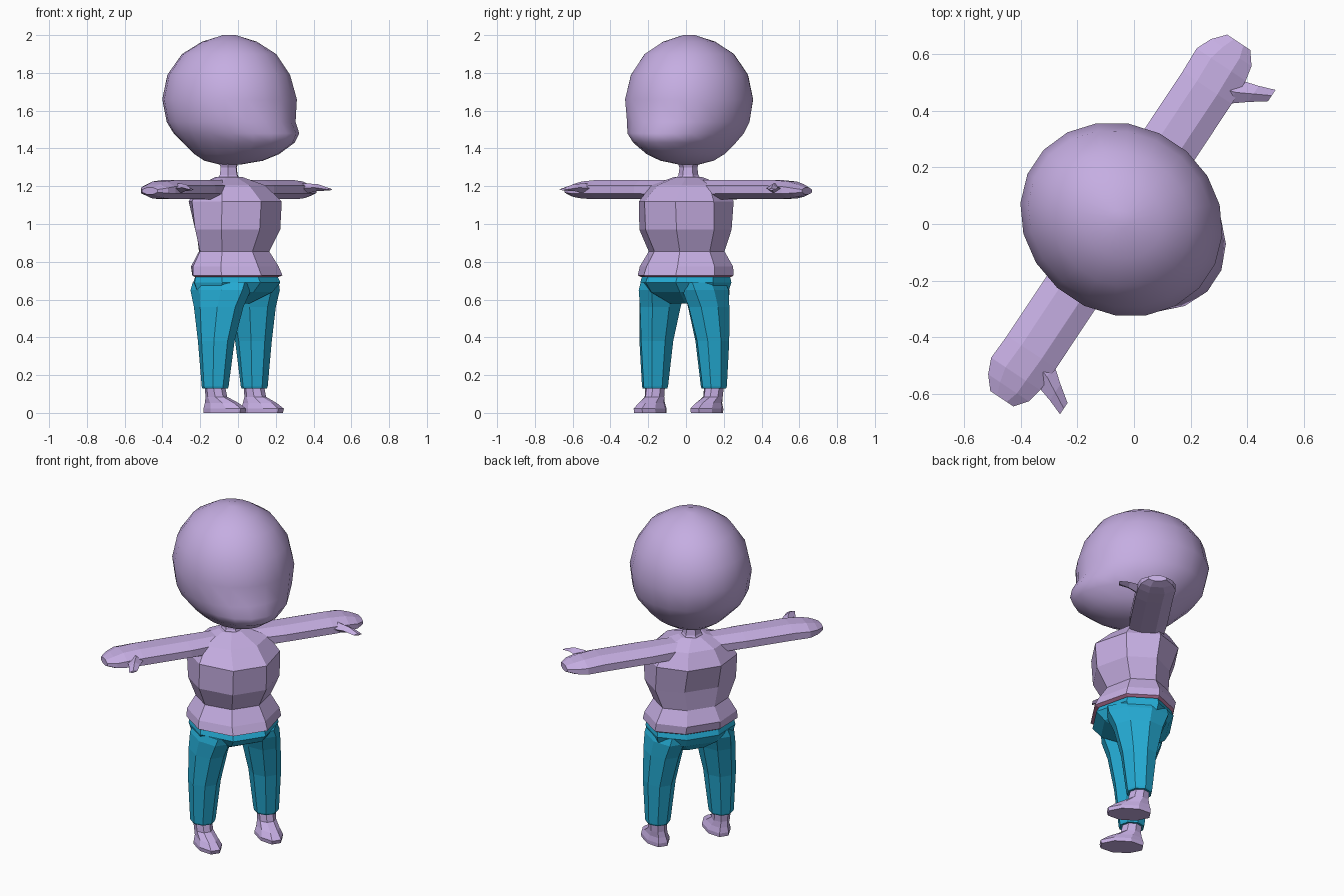
import bpy, bmesh, math
from mathutils import Vector

if "Cube" in bpy.data.objects:
    bpy.data.objects.remove(bpy.data.objects["Cube"])

# figure is turned about z; local frame: x = along arms, y = forward
ANG = math.radians(56.4)
U = Vector((math.cos(ANG), math.sin(ANG), 0))
F = Vector((math.sin(ANG), -math.cos(ANG), 0))
C = Vector((-0.045, 0.01, 0))


def mat(name, col):
    m = bpy.data.materials.new(name)
    m.diffuse_color = (*col, 1)
    m.use_nodes = True
    m.node_tree.nodes["Principled BSDF"].inputs["Base Color"].default_value = m.diffuse_color
    return m


LILAC = mat("lilac", (0.56, 0.42, 0.76))
TEAL = mat("teal", (0.018, 0.41, 0.66))
PINK = mat("dusty pink", (0.58, 0.22, 0.40))


def place(p):
    return C + U * p[0] + F * p[1] + Vector((0, 0, p[2]))


def loft(name, rings, m, smooth=False, extra=None, rule=None):
    """Skin a list of equal-sized local point rings and cap both ends."""
    bm = bmesh.new()
    vs = [[bm.verts.new(place(p)) for p in r] for r in rings]
    n = len(rings[0])
    for a, b in zip(vs, vs[1:]):
        for i in range(n):
            j = (i + 1) % n
            bm.faces.new((a[i], a[j], b[j], b[i]))
    bm.faces.new(vs[0])
    bm.faces.new(vs[-1])
    bmesh.ops.recalc_face_normals(bm, faces=bm.faces)
    for f in bm.faces:
        f.smooth = smooth
        if rule and rule(f):
            f.material_index = 1
    me = bpy.data.meshes.new(name)
    bm.to_mesh(me)
    bm.free()
    me.materials.append(m)
    if extra:
        me.materials.append(extra)
    ob = bpy.data.objects.new(name, me)
    bpy.context.collection.objects.link(ob)
    return ob


def ring(z, a, front, back, n=8, cx=0, k=1.05):
    """Horizontal ring: half width a, forward extent front, rear extent back."""
    pts = []
    for i in range(n):
        t = 2 * math.pi * (i + 0.5) / n
        s = math.sin(t)
        pts.append((cx + k * a * math.cos(t), k * s * (front if s > 0 else back), z))
    return pts


def cring(z, cx, cy, rx, ry, n=8):
    """Horizontal ring centred on (cx, cy)."""
    return [(x + cx, y + cy, z) for x, y, z in ring(z, rx, ry, ry, n)]


# head: z, half width, front, back
head = [(1.315, .05, .06, .06), (1.335, .13, .19, .14), (1.37, .19, .285, .19),
        (1.43, .25, .375, .25), (1.48, .29, .395, .305), (1.54, .316, .36, .345),
        (1.66, .331, .364, .372), (1.79, .303, .325, .345), (1.90, .23, .25, .265),
        (1.965, .135, .145, .155), (2.0, .03, .03, .04)]
loft("head", [ring(*r, n=20, cx=.006, k=1.0) for r in head], LILAC, smooth=True)

# neck
loft("neck", [cring(z, 0, -.005, r, r, 6) for z, r in
              ((1.22, .075), (1.26, .05), (1.30, .045), (1.36, .07))], LILAC)

# shirt body with flared hem and pink underside
torso = [(.719, .238, .255, .16), (.728, .252, .278, .175), (.775, .245, .255, .185),
         (.855, .20, .205, .145), (.97, .245, .265, .15), (1.12, .245, .275, .20),
         (1.205, .19, .18, .15), (1.25, .07, .06, .07)]
loft("shirt", [ring(*r) for r in torso], LILAC, extra=PINK,
     rule=lambda f: f.calc_center_median().z < .725)

# trouser hips
hips = [(.58, .12, .10, .07), (.64, .225, .22, .145), (.69, .238, .268, .172),
        (.722, .232, .25, .16)]
loft("trouser_hips", [ring(*r) for r in hips], TEAL)

# arm cross-sections: x, centre forward, half width, centre z, half height
ARM = [(.08, -.01, .09, 1.18, .055), (.28, -.008, .106, 1.182, .052),
       (.56, -.008, .106, 1.182, .052), (.655, -.012, .106, 1.180, .046),
       (.71, -.006, .088, 1.177, .034), (.755, -.004, .05, 1.175, .018)]
# thumb sections: x centre, forward, half width, centre z, half height
THUMB = [(.592, .05, .055, 1.185, .03), (.602, .085, .048, 1.188, .027),
         (.632, .14, .034, 1.193, .018), (.663, .197, .024, 1.183, .006)]
# leg sections: z, centre x, centre forward, half x, half forward
LEG = [(.13, .187, .033, .062, .066), (.14, .187, .033, .066, .07),
       (.38, .178, .034, .084, .097), (.56, .155, .034, .098, .135),
       (.65, .138, .036, .102, .17), (.69, .125, .04, .098, .17)]
# foot sections, same layout
FOOT = [(0, .180, .088, .066, .118), (.022, .180, .090, .066, .122),
        (.052, .182, .072, .054, .096), (.085, .186, .040, .048, .058),
        (.15, .187, .03, .05, .052)]

for side, s in (("left", 1), ("right", -1)):
    arm = []
    for x, y, w, z, h in ARM:
        arm.append([(s * x, y + w * math.cos(t) * 1.06, z + h * math.sin(t) * 1.06)
                    for t in (math.pi / 4 * (i + .5) for i in range(8))])
    loft(side + "_arm", arm, LILAC)
    thumb = [[(s * (x - w), y, z), (s * x, y, z + h), (s * (x + w), y, z), (s * x, y, z - h)]
             for x, y, w, z, h in THUMB]
    loft(side + "_thumb", thumb, LILAC)
    loft(side + "_trouser_leg", [cring(z, s * x, y, rx, ry) for z, x, y, rx, ry in LEG], TEAL)
    loft(side + "_foot", [cring(z, s * x, y, rx, ry) for z, x, y, rx, ry in FOOT], LILAC)
